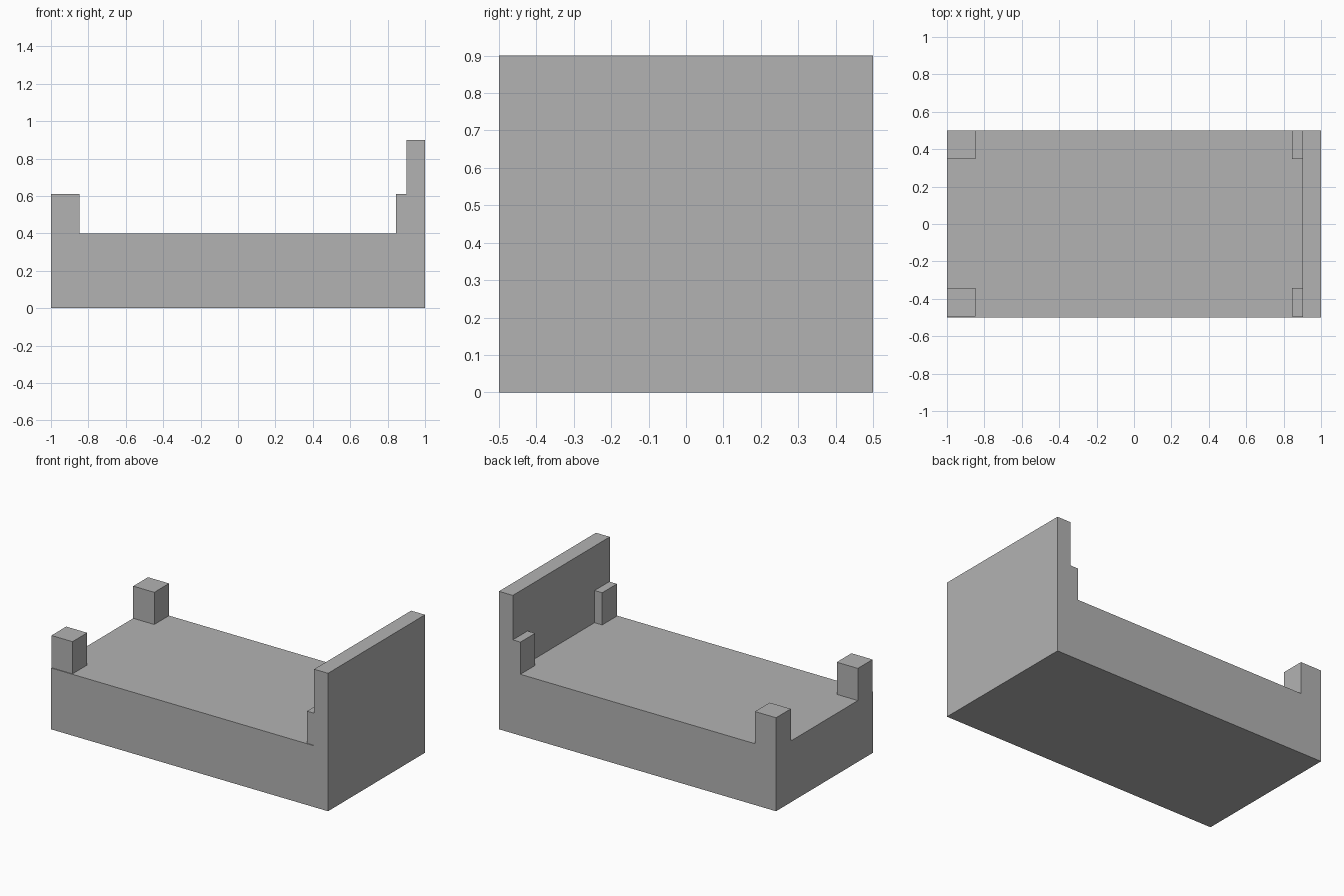
import bpy

if "Cube" in bpy.data.objects:
    bpy.data.objects.remove(bpy.data.objects["Cube"])

grey = bpy.data.materials.new("plain grey")
grey.diffuse_color = (0.45, 0.45, 0.45, 1)
grey.use_nodes = True
grey.node_tree.nodes["Principled BSDF"].inputs["Base Color"].default_value = grey.diffuse_color


def box(name, lo, hi):
    """Add a box spanning two opposite corners."""
    centre = [(a + b) / 2 for a, b in zip(lo, hi)]
    bpy.ops.mesh.primitive_cube_add(size=1, location=centre)
    ob = bpy.context.object
    ob.name = name
    ob.scale = [b - a for a, b in zip(lo, hi)]
    bpy.ops.object.transform_apply(location=False, rotation=False, scale=True)
    ob.data.materials.append(grey)
    return ob


# Solid bed base, reaching to the headboard
box("bed_base", (-1, -0.5, 0), (0.9, 0.5, 0.4))

# Full-height headboard
box("headboard", (0.9, -0.5, 0), (1, 0.5, 0.9))

# Corner posts: square at the foot, slimmer where they meet the headboard
for end, x0, x1 in (("foot", -1, -0.848), ("head", 0.845, 0.9)):
    for side, y0, y1 in (("front", -0.495, -0.343), ("back", 0.348, 0.5)):
        box(f"{end}_post_{side}", (x0, y0, 0.4), (x1, y1, 0.61))
